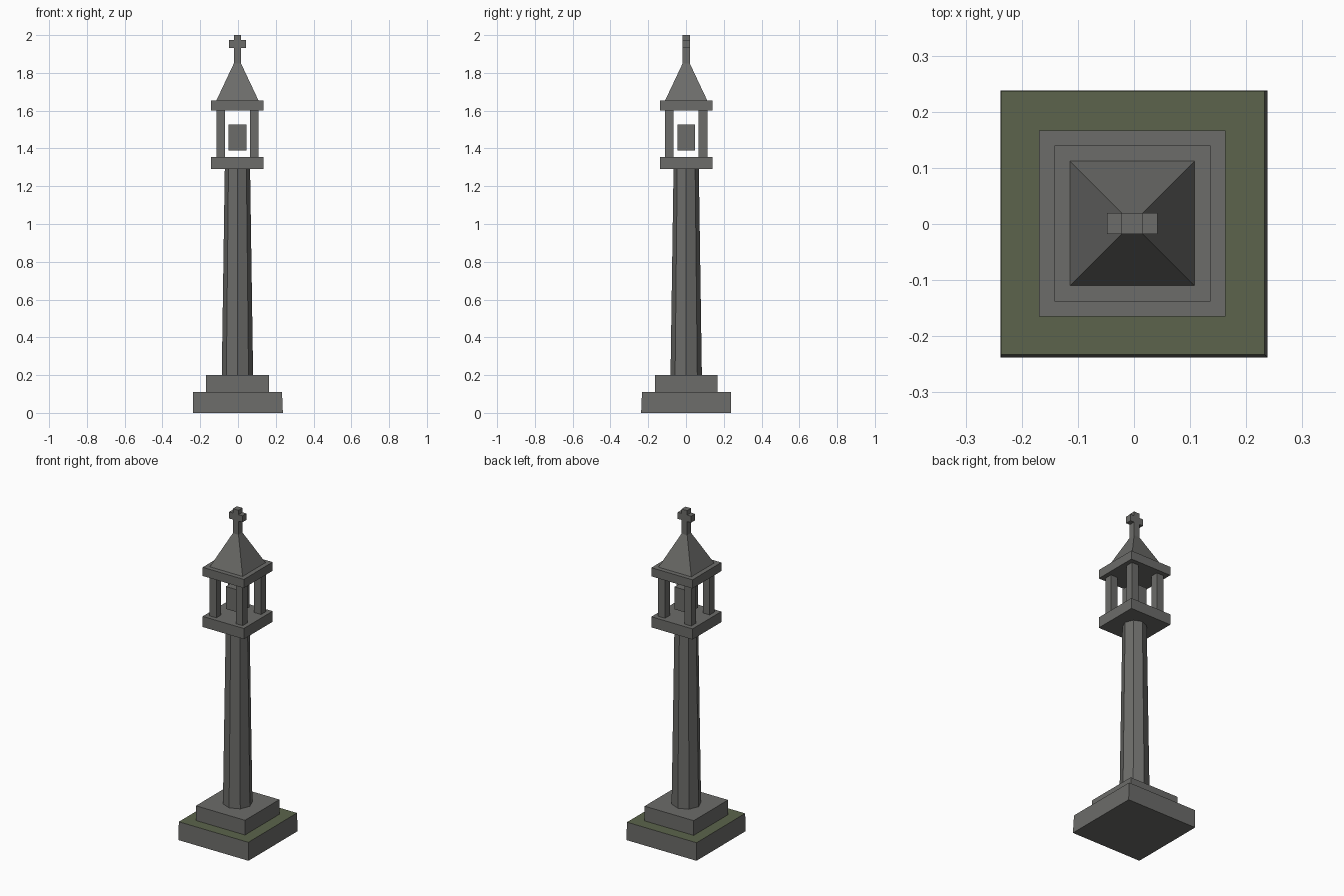
import bpy
import bmesh
import math
from mathutils import Vector

cube = bpy.data.objects.get("Cube")
if cube:
    bpy.data.objects.remove(cube, do_unlink=True)

AXIS = Vector((-0.003, 0.001))  # centre line of the column


def material(name, colour):
    m = bpy.data.materials.new(name)
    m.use_nodes = True
    m.diffuse_color = (*colour, 1)
    m.node_tree.nodes["Principled BSDF"].inputs["Base Color"].default_value = (*colour, 1)
    return m


stone = material("grey stone", (0.15, 0.15, 0.142))
moss = material("mossy green", (0.106, 0.127, 0.072))


def frustum(name, sides, r_low, r_high, z_low, z_high, turn=0.0, centre=AXIS, shift=(0, 0)):
    """Flat-faced tapered prism between two heights; radii reach the corners."""
    bm = bmesh.new()
    rings = []
    for r, z, c in ((r_low, z_low, centre), (r_high, z_high, centre + Vector(shift))):
        angles = [turn + math.tau * i / sides for i in range(sides)]
        rings.append([bm.verts.new((c.x + r * math.cos(a), c.y + r * math.sin(a), z))
                      for a in angles])
    low, high = rings
    bm.faces.new(low[::-1])
    bm.faces.new(high)
    for i in range(sides):
        j = (i + 1) % sides
        bm.faces.new((low[i], low[j], high[j], high[i]))
    mesh = bpy.data.meshes.new(name)
    bm.to_mesh(mesh)
    bm.free()
    mesh.materials.append(stone)
    obj = bpy.data.objects.new(name, mesh)
    bpy.context.collection.objects.link(obj)
    return obj


def block(name, half_low, half_high, z_low, z_high, **kw):
    """Square block given by half widths."""
    d = math.sqrt(2)
    return frustum(name, 4, half_low * d, half_high * d, z_low, z_high, math.pi / 4, **kw)


# Stepped base with a mossy top
base = block("base_step", 0.2375, 0.235, 0, 0.11, centre=Vector((0, 0)), shift=(-0.002, 0.002))
base.data.materials.append(moss)
for face in base.data.polygons:
    if face.normal.z > 0.9:
        face.material_index = 1
block("plinth", 0.166, 0.166, 0.11, 0.2)

# Tapered octagonal shaft
frustum("shaft", 8, 0.083, 0.067, 0.2, 1.29)

# Open lantern with four posts and a block inside
block("lantern_floor", 0.139, 0.139, 1.29, 1.355)
for side, sx in (("left", 1), ("right", -1)):
    for end, sy in (("front", -1), ("back", 1)):
        block(f"lantern_post_{end}_{side}", 0.023, 0.023, 1.355, 1.602,
              centre=AXIS + Vector((sx, sy)) * 0.089)
block("lantern_core", 0.047, 0.047, 1.39, 1.527)
block("roof_slab", 0.139, 0.139, 1.602, 1.655)

# Pyramid roof and cross
block("roof", 0.111, 0.019, 1.655, 1.85)
block("cross_stem", 0.019, 0.019, 1.85, 2.0)
for side, sx in (("left", 1), ("right", -1)):
    arm = block(f"cross_arm_{side}", 0.019, 0.019, 1.933, 1.973)
    for v in arm.data.vertices:  # stretch the block out from the stem
        outer = (v.co.x - AXIS.x) * sx > 0
        v.co.x = AXIS.x + sx * (0.045 if outer else 0.019)
